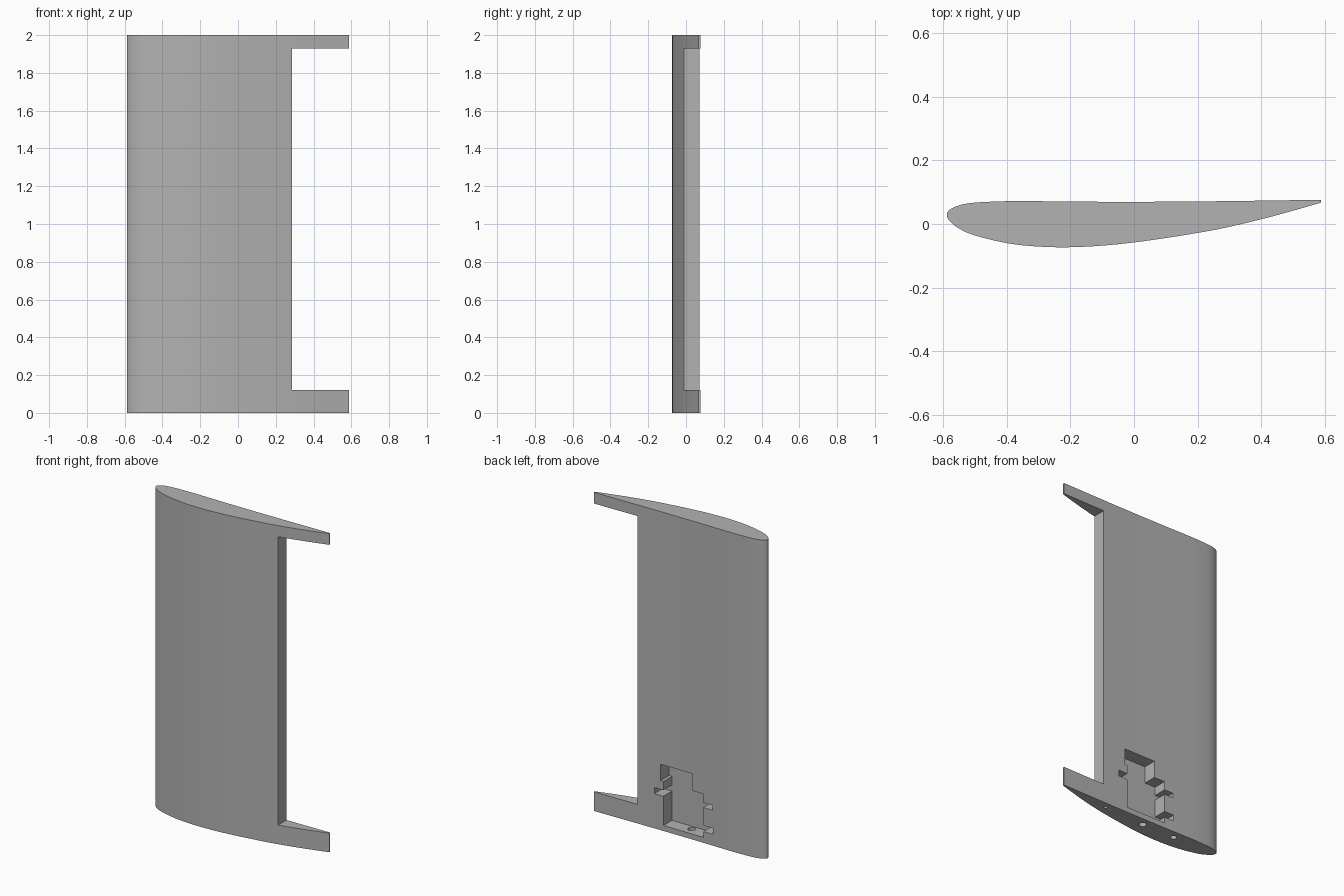
import bpy
import bmesh
from mathutils import Vector, Matrix

cube = bpy.data.objects.get("Cube")
if cube:
    bpy.data.objects.remove(cube)

grey = bpy.data.materials.new("plain grey")
grey.use_nodes = True
grey.diffuse_color = (0.45, 0.45, 0.45, 1)
grey.node_tree.nodes["Principled BSDF"].inputs["Base Color"].default_value = (0.45, 0.45, 0.45, 1)


def finish(name, bm):
    bmesh.ops.recalc_face_normals(bm, faces=bm.faces)
    mesh = bpy.data.meshes.new(name)
    bm.to_mesh(mesh)
    bm.free()
    mesh.materials.append(grey)
    obj = bpy.data.objects.new(name, mesh)
    bpy.context.collection.objects.link(obj)
    return obj


def prism(name, outline, offset):
    """Extrude a closed outline along an offset vector."""
    bm = bmesh.new()
    face = bm.faces.new([bm.verts.new(p) for p in outline])
    new = bmesh.ops.extrude_face_region(bm, geom=[face])["geom"]
    verts = [v for v in new if isinstance(v, bmesh.types.BMVert)]
    bmesh.ops.translate(bm, verts=verts, vec=offset)
    return finish(name, bm)


def smooth_path(points, steps=4):
    """Catmull-Rom curve through the points."""
    pts = [Vector(p) for p in points]
    pts = [2 * pts[0] - pts[1]] + pts + [2 * pts[-1] - pts[-2]]
    path = []
    for a, b, c, d in zip(pts, pts[1:], pts[2:], pts[3:]):
        for i in range(steps):
            t = i / steps
            path.append(0.5 * (2 * b + (c - a) * t + (2 * a - 5 * b + 4 * c - d) * t ** 2
                               + (3 * b - a - 3 * c + d) * t ** 3))
    return path + [pts[-2]]


# Wing section: one curve from the trailing edge round the nose and back
profile = [(.587, .076), (.3, .072), (.1, .07), (-.15, .07), (-.35, .072), (-.45, .07),
           (-.52, .065), (-.56, .055), (-.582, .042), (-.588, .027), (-.578, .008),
           (-.55, -.014), (-.5, -.036), (-.4, -.06), (-.3, -.071), (-.2, -.073),
           (-.1, -.068), (0, -.058), (.1, -.044), (.2, -.028), (.285, -.012),
           (.4, .015), (.5, .042), (.587, .067)]
wing = prism("wing", [(p.x, p.y, 0) for p in smooth_path(profile)], (0, 0, 2))

# Aileron cutout in the trailing edge
cutters = [prism("aileron_cutout", [(.287, -.3, .12), (.8, -.3, .12),
                                    (.8, -.3, 1.93), (.287, -.3, 1.93)], (0, .6, 0))]

# Stepped servo pocket in the flat back side
pocket = [(.128, .413), (-.094, .413), (-.094, .306), (-.17, .306), (-.17, .252),
          (-.233, .252), (-.233, .222), (-.17, .222), (-.17, .109), (-.238, .109),
          (-.238, .071), (-.17, .071), (-.17, .034), (.108, .034), (.108, .218),
          (.17, .218), (.17, .256), (.108, .256), (.108, .31), (.128, .31)]
cutters.append(prism("servo_pocket", [(x, -.015, z) for x, z in pocket], (0, .2, 0)))

# Pin and cable holes in the bottom end
for name, x, y, radius, depth in (("rear_pin_hole", .24, .033, .011, .2),
                                  ("cable_hole", -.05, .016, .022, .06),
                                  ("front_pin_hole", -.28, .018, .019, .3)):
    bm = bmesh.new()
    bmesh.ops.create_cone(bm, cap_ends=True, segments=24, radius1=radius, radius2=radius,
                          depth=2 * depth, matrix=Matrix.Translation((x, y, 0)))
    cutters.append(finish(name, bm))

# Cut everything out of the wing
bpy.context.view_layer.objects.active = wing
for cutter in cutters:
    cutter.hide_render = True
    mod = wing.modifiers.new(cutter.name, "BOOLEAN")
    mod.operation = "DIFFERENCE"
    mod.solver = "EXACT"
    mod.object = cutter
    bpy.ops.object.modifier_apply(modifier=mod.name)
    bpy.data.objects.remove(cutter)
